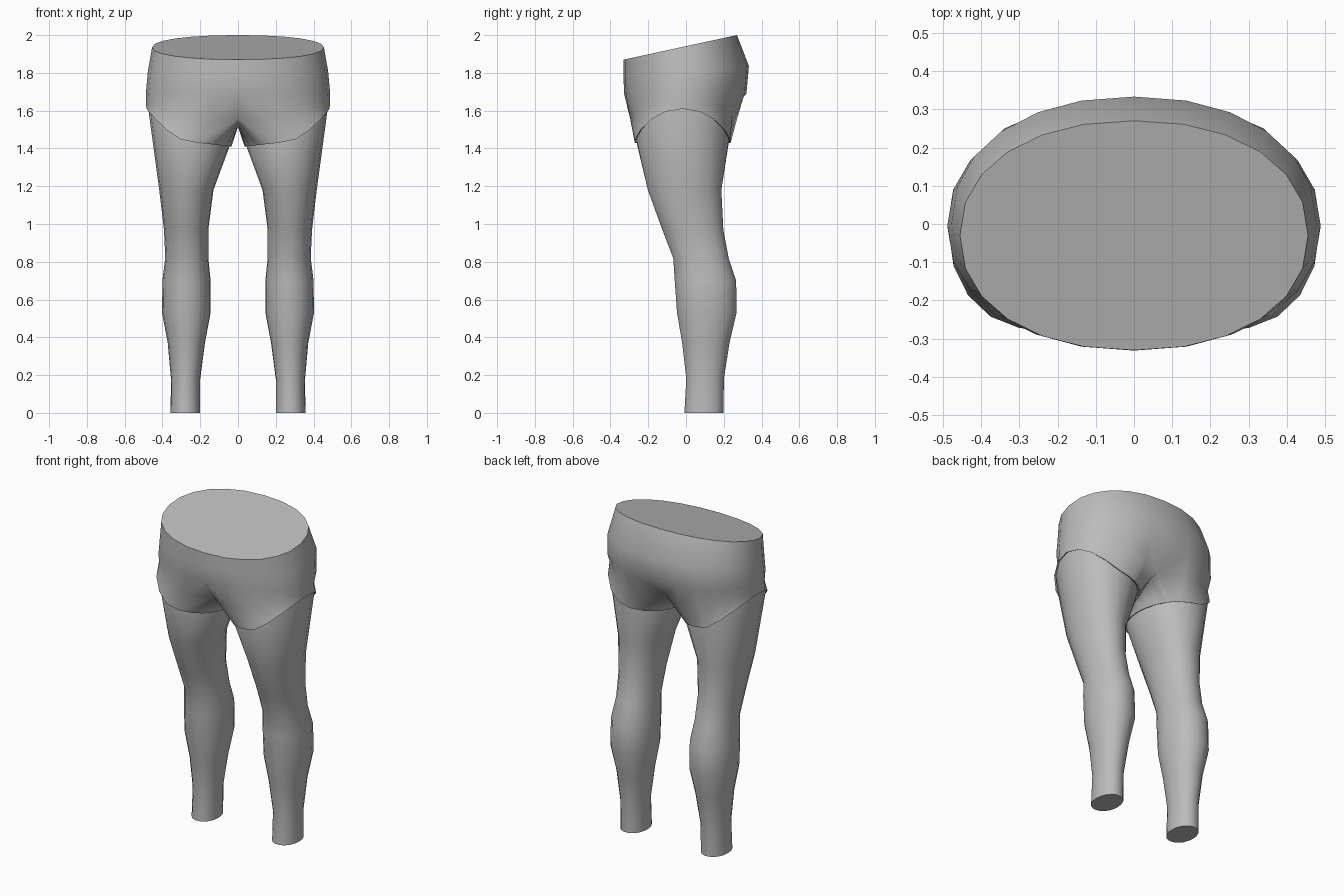
import bpy
import bmesh
from math import sin, cos, pi, radians

cube = bpy.data.objects.get("Cube")
if cube:
    bpy.data.objects.remove(cube)

OUTER, INNER = 13, 7                 # points on the outside and the inside of a thigh
LEG_ANGLES = [radians(-120 + 20 * i) for i in range(OUTER)] + \
             [radians(120 + 15 * i) for i in range(1, INNER + 1)]
HEM = (0.035, 0.485, -0.275, 0.24)   # inner, outer, front, back

grey = bpy.data.materials.new("plain grey")
grey.use_nodes = True
colour = (0.5, 0.5, 0.5, 1)
grey.diffuse_color = colour
grey.node_tree.nodes["Principled BSDF"].inputs["Base Color"].default_value = colour


def rounded(v, power=0.92):
    return abs(v) ** power * (1 if v > 0 else -1)


def torso_ring(width, front, back, height):
    """Left half of a torso outline, from the front centre to the back centre."""
    ring = []
    for i in range(OUTER):
        t = pi * i / (OUTER - 1)
        y = (front + back) / 2 - (back - front) / 2 * rounded(cos(t))
        x = 0 if i in (0, OUTER - 1) else width * rounded(sin(t))
        ring.append((x, y, height(t, y)))
    return ring


def leg_ring(box, height, inset=0):
    """Closed outline of the left leg that fills a box."""
    x0, x1, y0, y1 = box
    return [((x0 + x1) / 2 + ((x1 - x0) / 2 - inset) * rounded(cos(a), 0.96),
             (y0 + y1) / 2 + ((y1 - y0) / 2 - inset) * rounded(sin(a), 0.96),
             height(a)) for a in LEG_ANGLES]


def hem_height(a):
    c = cos(a)
    return 1.435 + 0.175 * max(0, c) ** 1.5 - 0.025 * max(0, -c)


def bridge(bm, upper, lower, closed):
    n = len(lower) if closed else min(len(upper), len(lower))
    for i in range(n if closed else n - 1):
        j = (i + 1) % n
        bm.faces.new((upper[i], lower[i], lower[j], upper[j]))


def finish(bm, name):
    mesh = bpy.data.meshes.new(name)
    bm.to_mesh(mesh)
    bm.free()
    mesh.materials.append(grey)
    obj = bpy.data.objects.new(name, mesh)
    bpy.context.collection.objects.link(obj)
    bpy.ops.object.select_all(action='DESELECT')
    obj.select_set(True)
    bpy.context.view_layer.objects.active = obj
    bpy.ops.object.shade_smooth_by_angle(angle=radians(50))
    mirror = obj.modifiers.new("Mirror", 'MIRROR')
    mirror.use_clip = True
    return obj


# Shorts: half torso from the slanted waist to the crotch
bm = bmesh.new()
crotch = torso_ring(0.487, -0.305, 0.28, lambda t, y: 1.545 + 0.1 * sin(t) ** 1.5)
crotch[0] = (0, -0.235, 1.56)
crotch[-1] = (0, 0.2, 1.56)
rings = [
    torso_ring(0.455, -0.33, 0.27, lambda t, y: 1.87 + (y + 0.33) * 0.217),
    torso_ring(0.477, -0.331, 0.333, lambda t, y: 1.81 + y * 0.08),
    torso_ring(0.488, -0.328, 0.32, lambda t, y: 1.69),
    crotch,
]
rings = [[bm.verts.new(p) for p in ring] for ring in rings]
for upper, lower in zip(rings, rings[1:]):
    bridge(bm, upper, lower, False)
bm.faces.new(rings[0])

# Shorts: crotch seam joins the half torso to the trouser leg
seam = []
for i in range(1, INNER + 1):
    f = i / (INNER + 1)
    seam.append(bm.verts.new((0, 0.2 - 0.435 * f, 1.56 - 0.045 * sin(pi * f))))
previous = rings[-1] + seam
for inset, rise in ((0, 0), (0.022, 0.012)):
    ring = [bm.verts.new(p) for p in leg_ring(HEM, lambda a: hem_height(a) + rise, inset)]
    bridge(bm, previous, ring, True)
    previous = ring
finish(bm, "shorts")

# Legs: thigh, knee, calf and ankle sections (height, then the box)
sections = [
    (1.18, (0.13, 0.417, -0.205, 0.19)),
    (0.97, (0.157, 0.392, -0.128, 0.2)),
    (0.82, (0.157, 0.385, -0.07, 0.228)),
    (0.70, (0.145, 0.4, -0.062, 0.268)),
    (0.53, (0.145, 0.402, -0.05, 0.27)),
    (0.37, (0.175, 0.372, -0.022, 0.232)),
    (0.18, (0.2, 0.355, 0.0, 0.202)),
    (0.0, (0.2, 0.357, -0.01, 0.2)),
]
bm = bmesh.new()
rings = [leg_ring(HEM, lambda a: hem_height(a) + 0.025, 0.014),
         leg_ring(HEM, hem_height, 0.01)]
rings += [leg_ring(box, lambda a: z) for z, box in sections]
rings = [[bm.verts.new(p) for p in ring] for ring in rings]
for upper, lower in zip(rings, rings[1:]):
    bridge(bm, upper, lower, True)
bm.faces.new(rings[0])
bm.faces.new(reversed(rings[-1]))
finish(bm, "legs")
